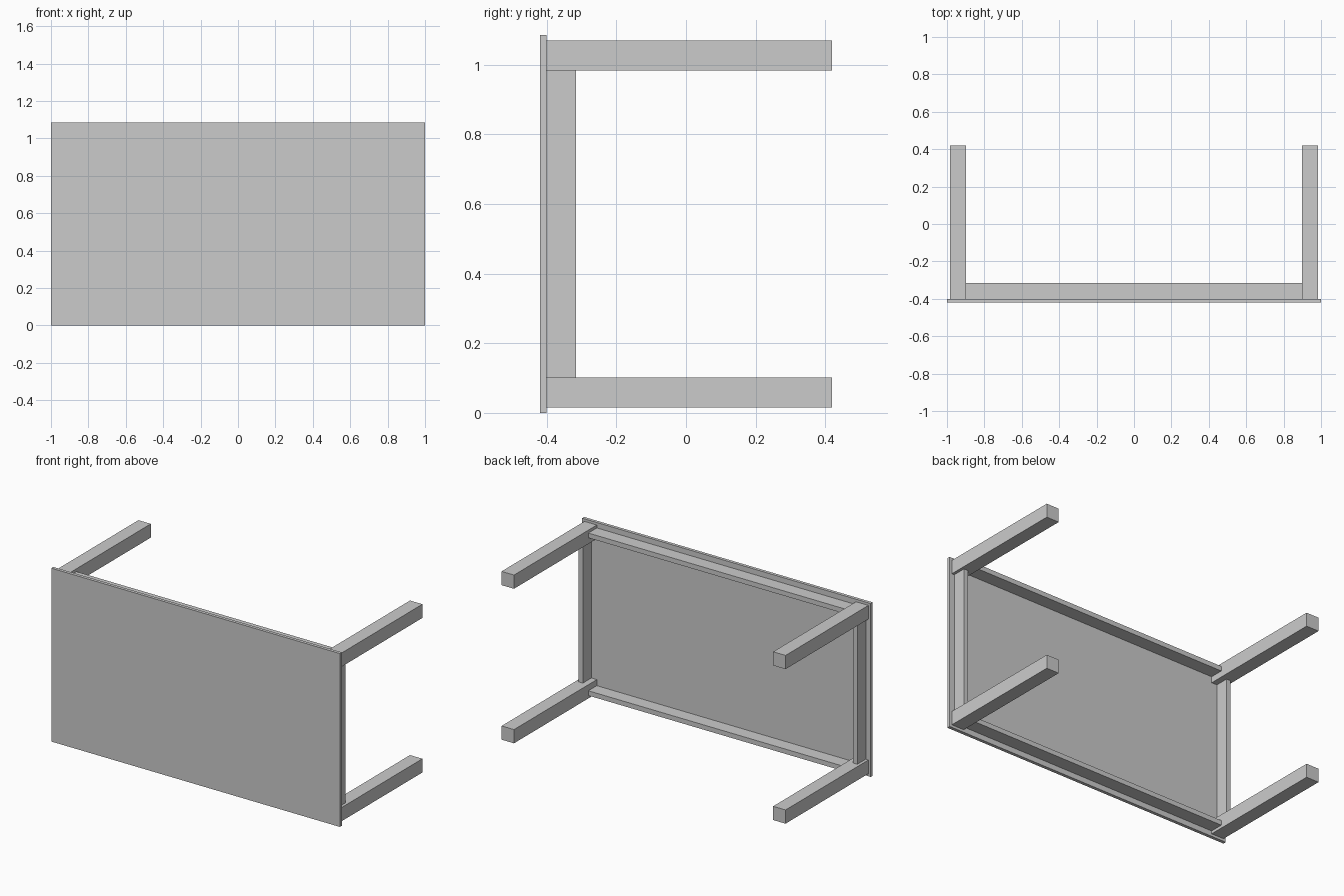
import bpy

if "Cube" in bpy.data.objects:
    bpy.data.objects.remove(bpy.data.objects["Cube"])

H = 1.086                    # height of the tipped table (panel width)
INSET, LEG = 0.016, 0.086    # leg inset from panel edge, leg thickness
RAIL_IN, RAIL_T = 0.034, 0.03
Y0, Y1, Y2, Y3 = -0.42, -0.40, -0.316, 0.42


def box(name, lo, hi):
    bpy.ops.mesh.primitive_cube_add(size=1, location=[(a + b) / 2 for a, b in zip(lo, hi)])
    ob = bpy.context.object
    ob.name = name
    ob.scale = [b - a for a, b in zip(lo, hi)]
    bpy.ops.object.transform_apply(location=False, rotation=False, scale=True)
    return ob


def span(centre, half, side, inset, thick):
    """Range of a strip inset from the panel edge on the given side."""
    return sorted((centre + side * (half - inset), centre + side * (half - inset - thick)))


# Table top, standing on its long edge
box("table_top", (-1, Y0, 0), (1, Y1, H))

# Four square legs
for sx, xn in ((-1, "left"), (1, "right")):
    for sz, zn in ((-1, "lower"), (1, "upper")):
        x = span(0, 1, sx, INSET, LEG)
        z = span(H / 2, H / 2, sz, INSET, LEG)
        box(f"{zn}_{xn}_leg", (x[0], Y1, z[0]), (x[1], Y3, z[1]))

# Apron rails between the legs
end = INSET + LEG
for s, xn, zn in ((-1, "left", "lower"), (1, "right", "upper")):
    x = span(0, 1, s, RAIL_IN, RAIL_T)
    box(f"{xn}_short_apron", (x[0], Y1, end), (x[1], Y2, H - end))
    z = span(H / 2, H / 2, s, RAIL_IN, RAIL_T)
    box(f"{zn}_long_apron", (-1 + end, Y1, z[0]), (1 - end, Y2, z[1]))
